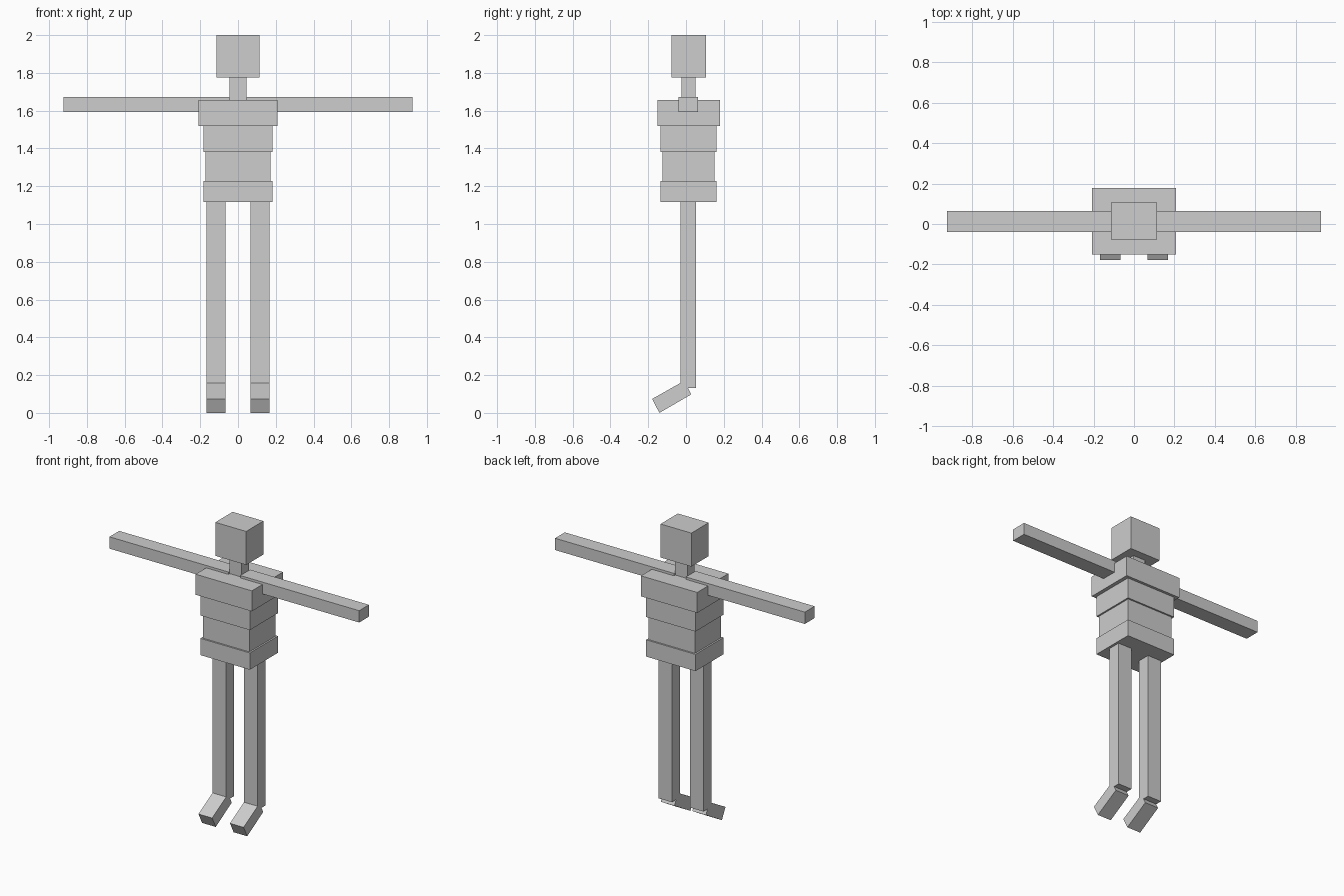
import bpy

if "Cube" in bpy.data.objects:
    bpy.data.objects.remove(bpy.data.objects["Cube"])

grey = bpy.data.materials.new("light_grey")
grey.diffuse_color = (0.61, 0.61, 0.61, 1)
grey.use_nodes = True
grey.node_tree.nodes["Principled BSDF"].inputs["Base Color"].default_value = grey.diffuse_color


def prism(name, profile, x0, x1):
    """Extrude a four-point (y, z) profile along x."""
    verts = [(x, y, z) for x in (x0, x1) for y, z in profile]
    faces = [(3, 2, 1, 0), (4, 5, 6, 7)]
    faces += [(i, (i + 1) % 4, (i + 1) % 4 + 4, i + 4) for i in range(4)]
    mesh = bpy.data.meshes.new(name)
    mesh.from_pydata(verts, [], faces)
    mesh.materials.append(grey)
    obj = bpy.data.objects.new(name, mesh)
    bpy.context.collection.objects.link(obj)
    return obj


def box(name, x0, x1, y0, y1, z0, z1):
    return prism(name, [(y0, z0), (y1, z0), (y1, z1), (y0, z1)], x0, x1)


# Head, neck and stacked torso blocks: half width, y range, z range
for name, w, y0, y1, z0, z1 in [
    ("head", 0.114, -0.077, 0.106, 1.776, 2.0),
    ("neck", 0.045, -0.025, 0.05, 1.656, 1.776),
    ("chest", 0.208, -0.151, 0.179, 1.519, 1.656),
    ("upper_belly", 0.183, -0.136, 0.161, 1.381, 1.519),
    ("lower_belly", 0.172, -0.125, 0.150, 1.228, 1.381),
    ("hips", 0.183, -0.136, 0.161, 1.116, 1.228),
]:
    box(name, -w, w, y0, y1, z0, z1)

# Foot slopes down and forward from the ankle
foot = [(-0.141, 0.0), (0.028, 0.098), (-0.009, 0.17), (-0.179, 0.074)]

# Limbs on each side
for side, s in (("left", 1), ("right", -1)):
    def span(a, b):
        return sorted((s * a, s * b))
    box(side + "_arm", *span(0.044, 0.924), -0.039, 0.064, 1.593, 1.672)
    box(side + "_leg", *span(0.066, 0.167), -0.03, 0.054, 0.132, 1.116)
    prism(side + "_foot", foot, *span(0.066, 0.167))
